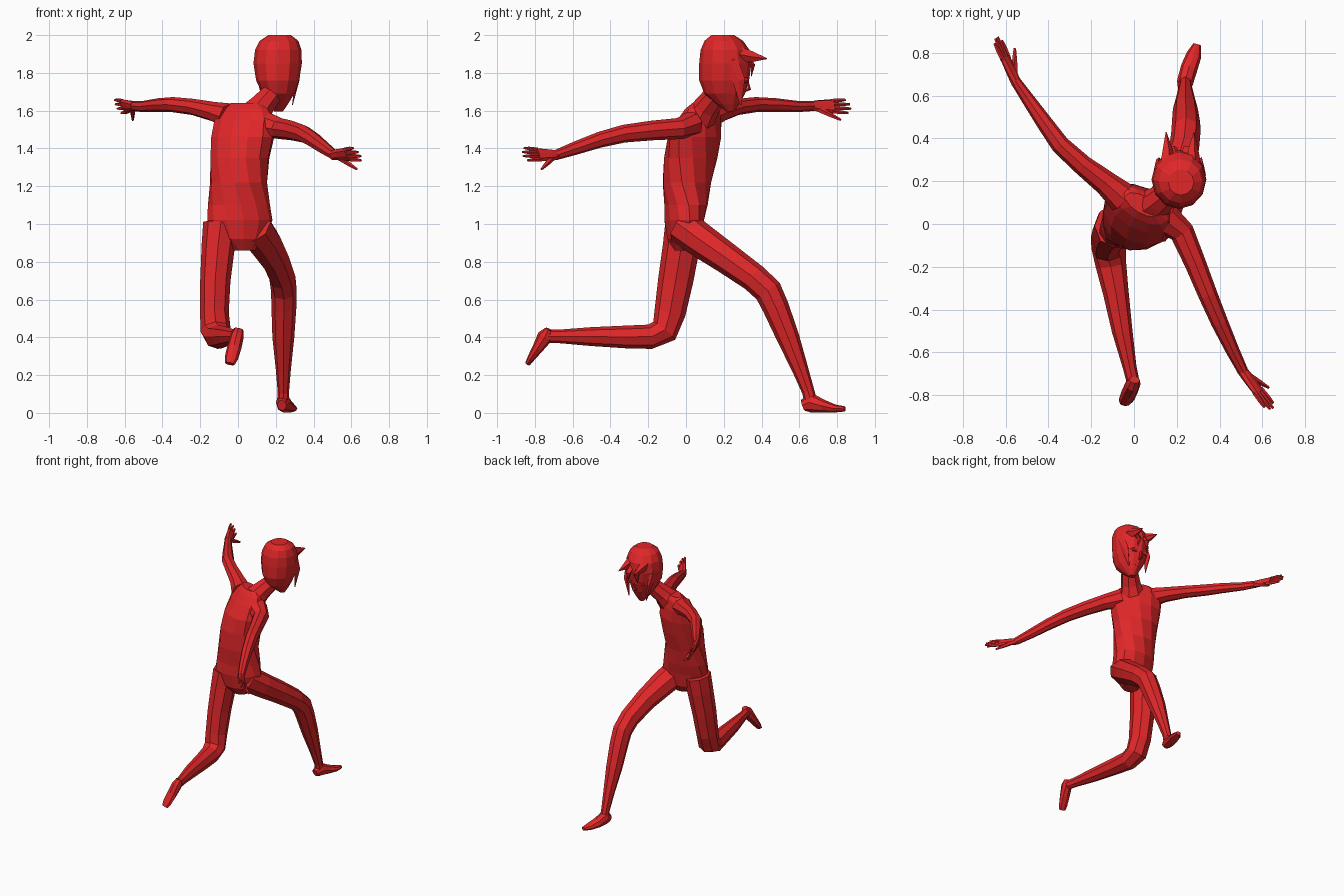
import bpy, bmesh, math
from mathutils import Vector as V

red = bpy.data.materials.new("red")
red.diffuse_color = (0.75, 0.02, 0.022, 1)


def finish(name, bm):
    bmesh.ops.recalc_face_normals(bm, faces=bm.faces)
    me = bpy.data.meshes.new(name)
    bm.to_mesh(me)
    bm.free()
    me.materials.append(red)
    ob = bpy.data.objects.new(name, me)
    bpy.context.collection.objects.link(ob)
    return ob


def add_loft(bm, rows, frame, sides):
    """Skin elliptical rings; frame(i) gives the two axes of ring i."""
    rings = []
    for i, r in enumerate(rows):
        u, v = frame(i)
        ring = []
        for k in range(sides):
            a = 2 * math.pi * k / sides
            ring.append(bm.verts.new(V(r[:3]) + u * r[3] * math.cos(a) + v * r[4] * math.sin(a)))
        rings.append(ring)
    for a, b in zip(rings, rings[1:]):
        for k in range(sides):
            j = (k + 1) % sides
            bm.faces.new((a[k], a[j], b[j], b[k]))
    bm.faces.new(rings[0][::-1])
    bm.faces.new(rings[-1])


def add_limb(bm, rows, side, sides=8):
    """Rings follow the path; first radius lies along `side`."""
    pts = [V(r[:3]) for r in rows]

    def frame(i):
        t = (pts[min(i + 1, len(pts) - 1)] - pts[max(i - 1, 0)]).normalized()
        u = V(side)
        u = (u - t * u.dot(t)).normalized()
        return u, t.cross(u)
    add_loft(bm, rows, frame, sides)


def limb(name, rows, side=(1, 0, 0), sides=8):
    bm = bmesh.new()
    add_limb(bm, rows, side, sides)
    return finish(name, bm)


def stack(name, rows, sides):
    """Horizontal rings: x, y, z, half width, half depth, yaw in degrees."""
    bm = bmesh.new()

    def frame(i):
        a = math.radians(rows[i][5])
        return V((math.cos(a), math.sin(a), 0)), V((-math.sin(a), math.cos(a), 0))
    add_loft(bm, rows, frame, sides)
    return finish(name, bm)


# twisted torso
stack("torso", [
    (.03, -.01, .86, .06, .05, 10), (.015, -.01, .92, .13, .09, 10),
    (.01, -.01, 1.02, .175, .105, 10), (.005, 0, 1.10, .165, .115, 5),
    (.003, .005, 1.22, .153, .13, -10), (.01, .025, 1.35, .162, .138, -22),
    (.025, .045, 1.46, .178, .13, -28), (.03, .07, 1.55, .175, .095, -30),
    (.035, .085, 1.61, .14, .065, -30), (.04, .09, 1.64, .09, .04, -30)], 12)

# neck leaning forward
limb("neck", [(.07, .07, 1.55, .10, .085), (.12, .11, 1.62, .072, .07),
              (.17, .155, 1.68, .06, .062), (.2, .18, 1.74, .06, .06)])

# head with pointed chin
stack("head", [
    (.215, .235, 1.595, .022, .02, 0), (.215, .222, 1.635, .05, .06, 0),
    (.213, .205, 1.69, .085, .108, 0), (.21, .202, 1.76, .114, .132, 0),
    (.21, .208, 1.85, .128, .138, 0), (.213, .207, 1.92, .123, .13, 0),
    (.217, .2, 1.97, .102, .102, 0), (.22, .195, 2.0, .06, .06, 0)], 12)

# pointed fringe tufts and hanging side locks
bm = bmesh.new()
for s in (-1, 1):
    add_limb(bm, [(.215 + s * .06, .27, 1.90, .04, .045), (.215 + s * .06, .35, 1.885, .025, .03),
                  (.215 + s * .065, .43, 1.875, .002, .002)], (1, 0, 0), 5)
    add_limb(bm, [(.213 + s * .105, .23, 1.86, .018, .05), (.213 + s * .1, .28, 1.76, .012, .035),
                  (.213 + s * .075, .29, 1.63, .002, .003)], (1, 0, 0), 5)
    add_limb(bm, [(.215 + s * .03, .31, 1.89, .035, .02), (.215 + s * .035, .355, 1.84, .022, .012),
                  (.215 + s * .04, .345, 1.78, .002, .002)], (1, 0, 0), 5)
finish("hair_tufts", bm)

# eyes, nose and mouth
bm = bmesh.new()
for s in (-1, 1):
    add_limb(bm, [(.213 + s * .045, .30, 1.765, .026, .018),
                  (.213 + s * .045, .327, 1.76, .02, .013)], (1, 0, 0), 8)
add_limb(bm, [(.213, .325, 1.76, .008, .006), (.213, .335, 1.715, .014, .012),
              (.213, .30, 1.70, .012, .008)], (1, 0, 0), 6)
add_limb(bm, [(.213, .27, 1.66, .025, .008), (.213, .293, 1.66, .02, .005)], (1, 0, 0), 6)
finish("face_features", bm)

# arms: first radius is horizontal, second vertical
limb("left_arm", [(-.05, .12, 1.57, .075, .07), (-.13, .19, 1.595, .058, .052),
                  (-.24, .275, 1.62, .048, .043), (-.345, .37, 1.632, .044, .04),
                  (-.42, .475, 1.63, .038, .036), (-.50, .59, 1.622, .03, .03),
                  (-.555, .67, 1.625, .024, .027)], (1, 1, 0))
limb("right_arm", [(.14, .03, 1.53, .075, .07), (.225, -.04, 1.505, .058, .056),
                   (.285, -.18, 1.495, .05, .052), (.345, -.33, 1.478, .045, .047),
                   (.40, -.46, 1.445, .04, .042), (.46, -.59, 1.40, .032, .035),
                   (.51, -.69, 1.365, .025, .027)], (1, .4, 0))


# hands: palm, four fanned fingers and a thumb
def hand(name, wrist, tip, side, thumb):
    bm = bmesh.new()
    w, t, s = V(wrist), V(tip), V(side).normalized()
    d = t - w
    palm = [(*(w + d * f), a, b) for f, a, b in
            ((-.08, .026, .024), (.2, .036, .02), (.56, .042, .015))]
    add_limb(bm, palm, s, 8)
    for k, reach in enumerate((.9, 1.0, 1.02, .93)):
        off = (k - 1.5) * .021
        a, b = w + d * .5 + s * off, w + d * reach + s * off * 1.25
        add_limb(bm, [(*a, .011, .011), (*a.lerp(b, .6), .011, .01), (*b, .006, .006)], s, 5)
    a, b = w + d * .12 + s * .015, V(thumb)
    add_limb(bm, [(*a, .018, .015), (*a.lerp(b, .55), .013, .012), (*b, .006, .006)], s, 5)
    finish(name, bm)


hand("left_hand", (-.555, .67, 1.625), (-.642, .868, 1.622), (.45, .1, -.85), (-.557, .82, 1.55))
hand("right_hand", (.51, -.69, 1.365), (.642, -.862, 1.37), (.45, .3, -.8), (.63, -.765, 1.29))

# striding leg
limb("front_leg", [(.08, -.02, .985, .10, .095), (.14, .09, .905, .092, .09),
                   (.195, .22, .815, .077, .082), (.235, .36, .715, .07, .075),
                   (.243, .435, .645, .068, .075), (.243, .475, .56, .066, .07),
                   (.24, .54, .40, .058, .06), (.24, .605, .23, .04, .043),
                   (.24, .648, .11, .03, .033), (.24, .66, .06, .03, .035)])
limb("front_foot", [(.232, .618, .04, .025, .03), (.238, .66, .055, .038, .052),
                    (.258, .73, .034, .04, .034), (.28, .79, .023, .036, .021),
                    (.295, .84, .021, .018, .014)])

# trailing leg, bent back at the knee
limb("back_leg", [(-.09, -.01, 1.0, .095, .10), (-.105, -.025, .88, .088, .098),
                  (-.12, -.055, .70, .08, .093), (-.125, -.085, .53, .076, .083),
                  (-.118, -.115, .435, .08, .075), (-.108, -.19, .403, .072, .065),
                  (-.085, -.32, .402, .06, .06), (-.055, -.50, .404, .048, .05),
                  (-.02, -.67, .405, .032, .036), (-.005, -.735, .405, .03, .035)])
limb("back_foot", [(.003, -.728, .443, .025, .018), (-.005, -.745, .405, .036, .042),
                   (-.02, -.783, .345, .038, .03), (-.035, -.82, .29, .036, .02),
                   (-.043, -.838, .26, .026, .014)])
